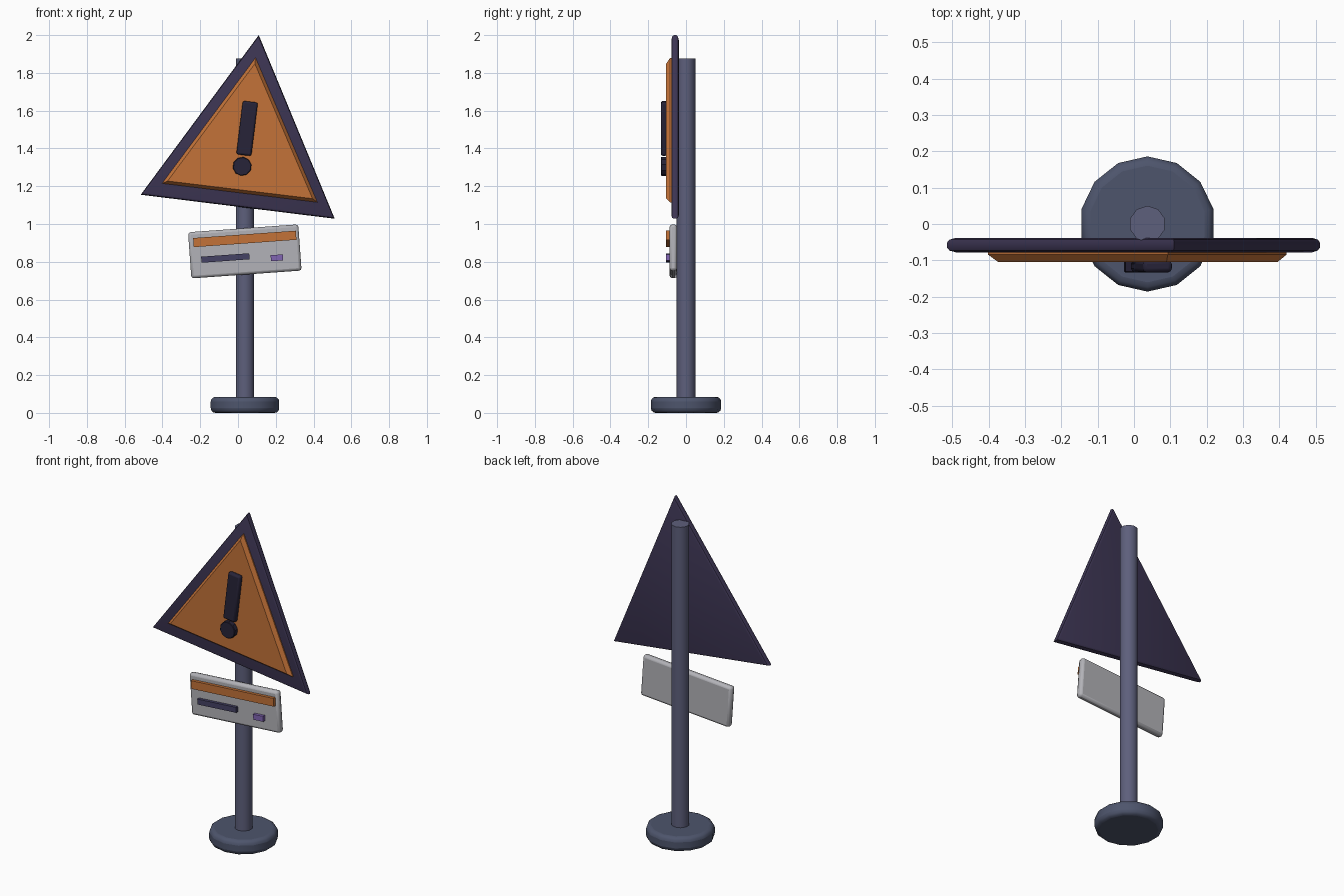
import bpy, bmesh
from math import radians, dist
from mathutils import Vector

if "Cube" in bpy.data.objects:
    bpy.data.objects.remove(bpy.data.objects["Cube"])

PX = 0.037  # x of the post axis


def material(name, rgb):
    m = bpy.data.materials.new(name)
    m.diffuse_color = (*rgb, 1)
    m.use_nodes = True
    m.node_tree.nodes["Principled BSDF"].inputs["Base Color"].default_value = m.diffuse_color
    return m


NAVY = material("navy", (0.045, 0.035, 0.085))
INK = material("ink", (0.02, 0.017, 0.04))
ORANGE = material("orange", (0.55, 0.17, 0.04))
STEEL = material("steel_blue", (0.11, 0.115, 0.2))
BASE = material("base_blue", (0.075, 0.09, 0.15))
SLATE = material("slate", (0.06, 0.055, 0.13))
VIOLET = material("violet", (0.22, 0.13, 0.45))
PALE = material("pale_grey", (0.45, 0.45, 0.48))


def finish(ob, name, mat, bevel=0, segments=1, angle=30):
    ob.name = name
    ob.data.materials.append(mat)
    if bevel:
        b = ob.modifiers.new("bevel", 'BEVEL')
        b.width, b.segments = bevel, segments
        b.limit_method = 'ANGLE'
        b.angle_limit = radians(40)
    bpy.ops.object.select_all(action='DESELECT')
    ob.select_set(True)
    bpy.context.view_layer.objects.active = ob
    bpy.ops.object.shade_smooth_by_angle(angle=radians(angle))
    return ob


def cylinder(name, mat, sides, r, depth, loc, rot=(0, 0, 0), **kw):
    bpy.ops.mesh.primitive_cylinder_add(vertices=sides, radius=r, depth=depth,
                                        location=loc, rotation=rot)
    return finish(bpy.context.object, name, mat, **kw)


def box(name, mat, x, z, w, h, y0, y1, tilt, **kw):
    """Upright panel between depths y0 and y1, turned by tilt in the front plane."""
    bpy.ops.mesh.primitive_cube_add(size=1, location=(x, (y0 + y1) / 2, z),
                                    rotation=(0, radians(tilt), 0))
    ob = bpy.context.object
    ob.scale = (w, y1 - y0, h)
    bpy.ops.object.transform_apply(location=False, rotation=False, scale=True)
    return finish(ob, name, mat, **kw)


def triangle(name, mat, pts, rings):
    """Triangle plate lofted through (inset, y) rings, from back to front."""
    a, b, c = (Vector(p) for p in pts)
    la, lb, lc = dist(b, c), dist(a, c), dist(a, b)
    centre = (a * la + b * lb + c * lc) / (la + lb + lc)
    area = abs((b - a).x * (c - a).y - (b - a).y * (c - a).x) / 2
    inradius = 2 * area / (la + lb + lc)
    bm = bmesh.new()
    loops = []
    for inset, y in rings:
        s = 1 - inset / inradius
        loop = []
        for p in (a, b, c):
            q = centre + (p - centre) * s
            loop.append(bm.verts.new((q.x, y, q.y)))
        loops.append(loop)
    bm.faces.new(loops[0])
    bm.faces.new(loops[-1][::-1])
    for lo, hi in zip(loops, loops[1:]):
        for i in range(3):
            j = (i + 1) % 3
            bm.faces.new((lo[i], lo[j], hi[j], hi[i]))
    bmesh.ops.recalc_face_normals(bm, faces=bm.faces)
    me = bpy.data.meshes.new(name)
    bm.to_mesh(me)
    bm.free()
    ob = bpy.data.objects.new(name, me)
    bpy.context.collection.objects.link(ob)
    return finish(ob, name, mat)


# Foot and post
cylinder("base", BASE, 14, 0.186, 0.085, (PX, 0, 0.0425), bevel=0.025, segments=3)
cylinder("post", STEEL, 10, 0.05, 1.815, (PX, 0, 0.9675), angle=40)

# Warning triangle: rounded frame and chamfered face
triangle("sign_frame", NAVY, [(0.11, 2.0), (-0.515, 1.155), (0.512, 1.028)],
         [(0.014, -0.038), (0.004, -0.043), (0, -0.052), (0, -0.064),
          (0.004, -0.073), (0.014, -0.078)])
triangle("sign_face", ORANGE, [(0.093, 1.88), (-0.402, 1.215), (0.42, 1.115)],
         [(0, -0.07), (0, -0.084), (0.016, -0.105)])

# Warning mark
box("mark_bar", INK, 0.048, 1.506, 0.08, 0.285, -0.133, -0.1, 7,
    bevel=0.01, segments=2)
cylinder("mark_dot", INK, 10, 0.05, 0.033, (0.022, -0.1165, 1.305),
         (radians(90), radians(7), 0), bevel=0.003)

# Small plate below, with raised strips
TILT = -4.1
box("lower_plate", PALE, 0.036, 0.855, 0.585, 0.245, -0.087, -0.047, TILT,
    bevel=0.014, segments=2)
for name, mat, x, z, w, h in [
        ("plate_stripe", ORANGE, 0.036, 0.921, 0.545, 0.048),
        ("plate_bar", SLATE, -0.067, 0.82, 0.255, 0.032),
        ("plate_tab", VIOLET, 0.206, 0.821, 0.065, 0.032)]:
    box(name, mat, x, z, w, h, -0.105, -0.08, TILT)
